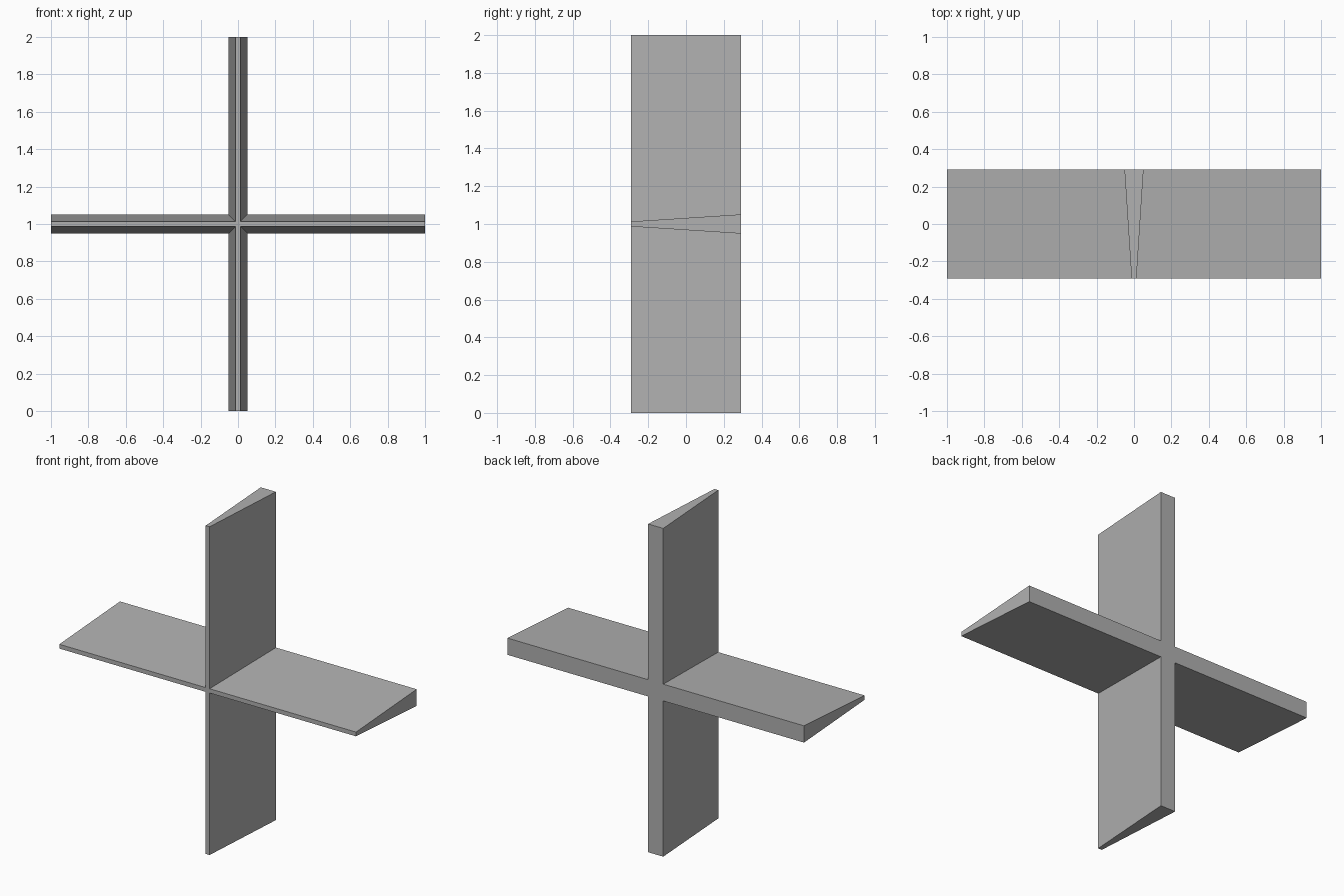
import bpy
import bmesh

if "Cube" in bpy.data.objects:
    bpy.data.objects.remove(bpy.data.objects["Cube"])

HALF_DEPTH = 0.292
CENTRE_Z = 1.0


def cross_ring(bm, y, h):
    """Plus-shaped outline in the xz plane with arm half-thickness h."""
    lo, hi = CENTRE_Z - h, CENTRE_Z + h
    outline = [(-h, 0), (h, 0), (h, lo), (1, lo), (1, hi), (h, hi),
               (h, 2), (-h, 2), (-h, hi), (-1, hi), (-1, lo), (-h, lo)]
    return [bm.verts.new((x, y, z)) for x, z in outline]


# Four-armed divider: thin front edge, thick back edge
bm = bmesh.new()
front = cross_ring(bm, -HALF_DEPTH, 0.013)
back = cross_ring(bm, HALF_DEPTH, 0.051)
bm.faces.new(front)
bm.faces.new(back[::-1])
for i in range(len(front)):
    j = (i + 1) % len(front)
    bm.faces.new((front[j], front[i], back[i], back[j]))
bmesh.ops.recalc_face_normals(bm, faces=bm.faces)

mesh = bpy.data.meshes.new("tapered_cross")
bm.to_mesh(mesh)
bm.free()

# Dark grey surface
grey = bpy.data.materials.new("dark_grey")
grey.diffuse_color = (0.44, 0.44, 0.44, 1)
grey.use_nodes = True
grey.node_tree.nodes["Principled BSDF"].inputs["Base Color"].default_value = grey.diffuse_color
mesh.materials.append(grey)
bpy.context.collection.objects.link(bpy.data.objects.new("tapered_cross", mesh))
